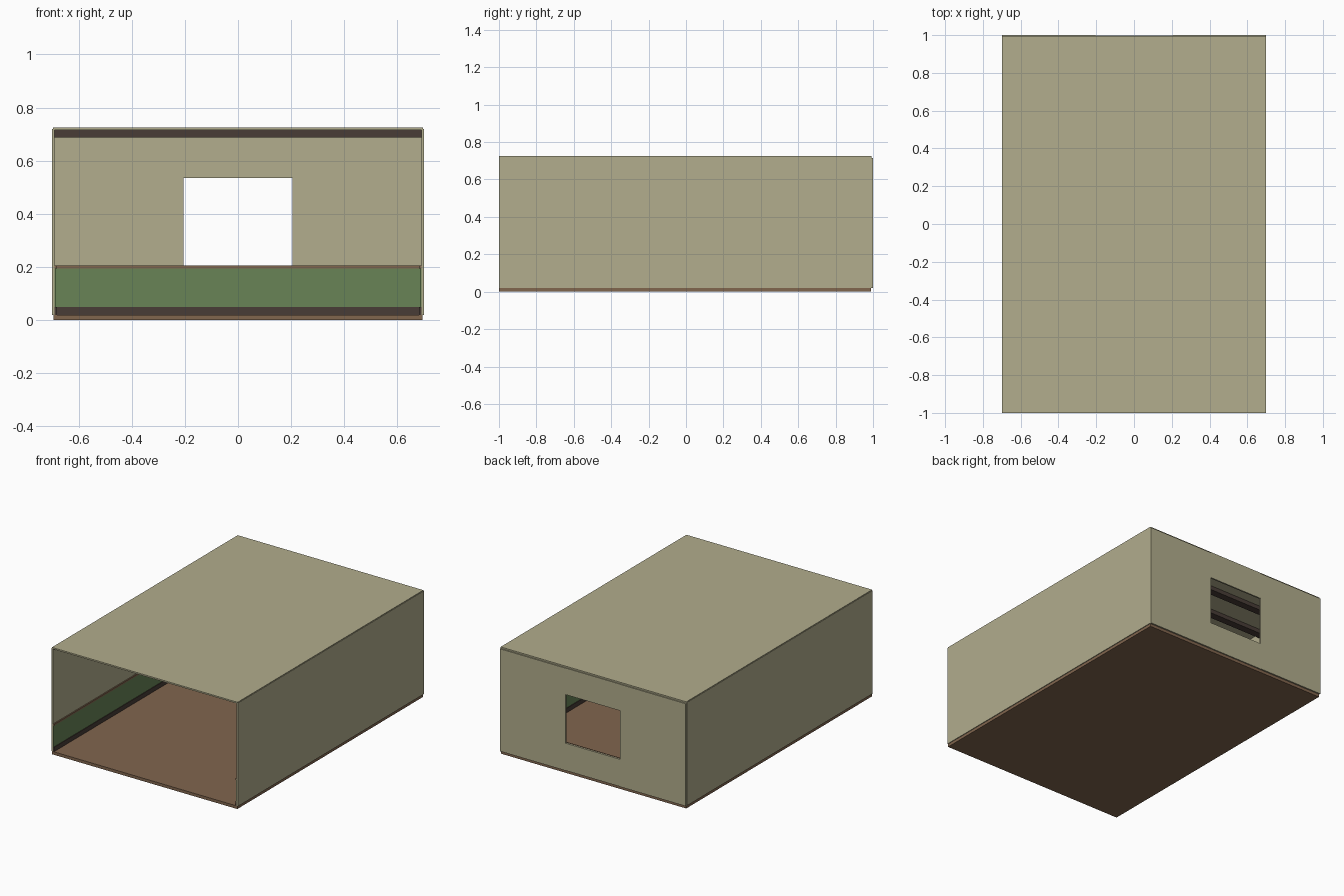
import bpy

if "Cube" in bpy.data.objects:
    bpy.data.objects.remove(bpy.data.objects["Cube"], do_unlink=True)


def material(name, rgb):
    m = bpy.data.materials.new(name)
    m.use_nodes = True
    m.diffuse_color = (*rgb, 1)
    m.node_tree.nodes["Principled BSDF"].inputs["Base Color"].default_value = (*rgb, 1)
    return m


beige = material("beige plaster", (0.445, 0.418, 0.266))
green = material("green panelling", (0.138, 0.231, 0.093))
brown = material("brown wood", (0.22, 0.132, 0.076))
dark = material("dark wood", (0.065, 0.045, 0.037))


def box(name, mat, x, y, z):
    """Box between the given (low, high) limits on each axis."""
    bpy.ops.mesh.primitive_cube_add(size=1, location=[sum(r) / 2 for r in (x, y, z)])
    ob = bpy.context.object
    ob.name = name
    ob.scale = [r[1] - r[0] for r in (x, y, z)]
    bpy.ops.object.transform_apply(location=False, rotation=False, scale=True)
    ob.data.materials.append(mat)
    return ob


HALF = 0.70       # outer half width
INNER = 0.69      # inner face of the side walls
BACK = 0.988      # inner face of the back wall
FLOOR = 0.02
TOP = 0.715
WIN = 0.205       # window half width
SILL, HEAD = 0.205, 0.535

# Floor and ceiling
box("floor", brown, (-0.695, 0.695), (-1, 0.99), (0, FLOOR))
box("ceiling", beige, (-0.697, 0.697), (-1, 0.992), (TOP, 0.725))

# Back wall: two side panels with a lintel and an apron around the window
wall = (BACK, 1.0)
box("back_wall_apron", beige, (-WIN, WIN), (BACK, 0.998), (FLOOR, SILL))
box("back_wall_lintel", beige, (-WIN, WIN), (BACK, 0.998), (HEAD, TOP))

# Wall trim as (name, colour, thickness, z range)
TRIM = [
    ("wainscot", green, 0.004, (0.05, 0.195)),
    ("baseboard", dark, 0.008, (FLOOR, 0.05)),
    ("chair_rail", brown, 0.008, (0.195, 0.206)),
]

for side, s in (("left", 1), ("right", -1)):
    def span(a, b):
        return tuple(sorted((s * a, s * b)))

    box(side + "_wall", beige, span(INNER, HALF), (-1, 0.99), (FLOOR, 0.72))
    box("back_wall_" + side, beige, span(WIN, 0.698), wall, (FLOOR, TOP))
    for name, mat, t, z in TRIM:
        box(f"{side}_{name}", mat, span(INNER - t, INNER), (-1, BACK), z)

for name, mat, t, z in TRIM:
    box("back_" + name, mat, (-INNER, INNER), (BACK - t, BACK), z)

# Ceiling beams running across the room
for i in range(9):
    y = 0.88 - 0.225 * i
    box(f"ceiling_beam_{i + 1}", dark, (-INNER, INNER), (y - 0.025, y + 0.025), (0.687, TOP))
